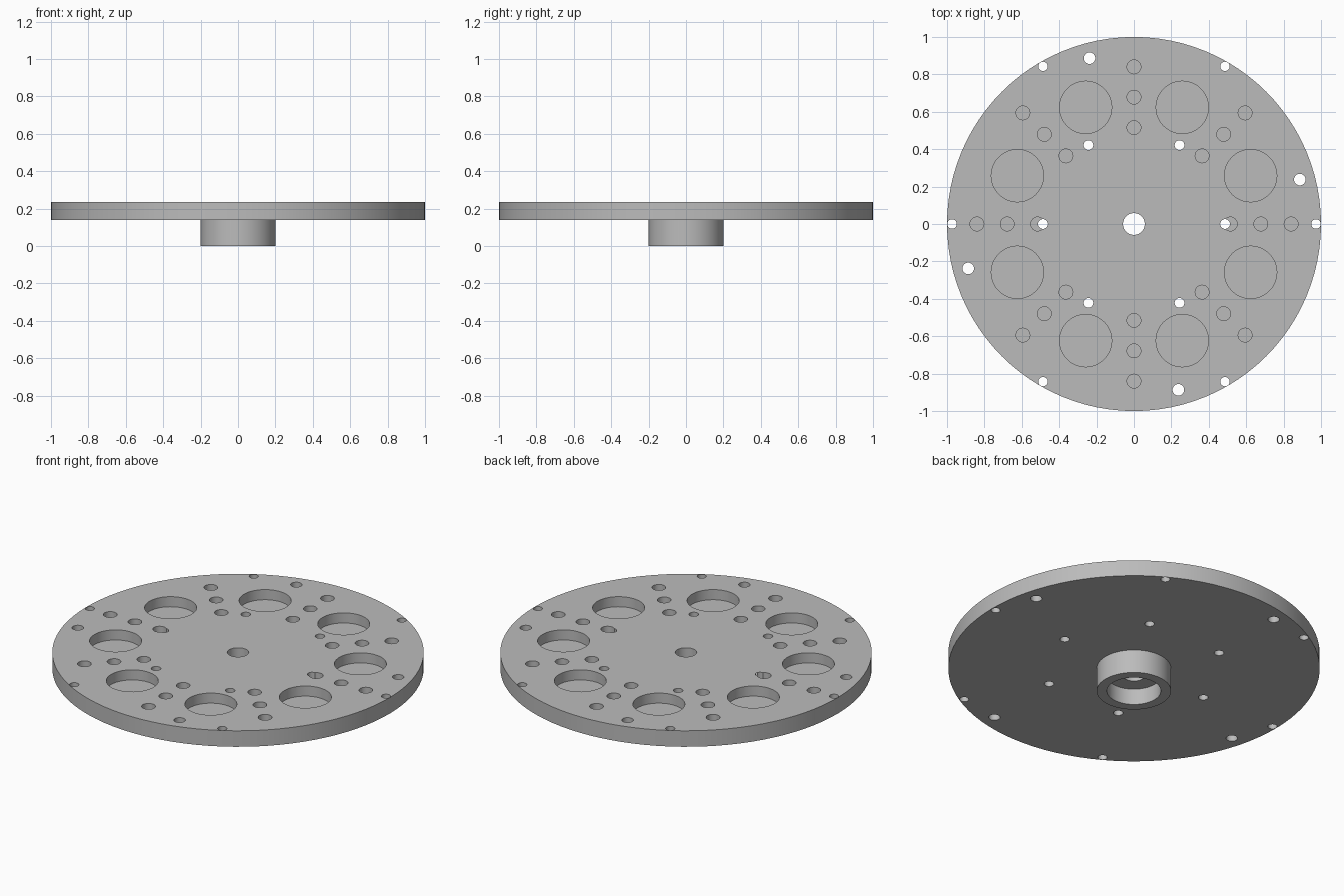
import bpy, bmesh
from math import cos, sin, pi, radians

cube = bpy.data.objects.get("Cube")
if cube:
    bpy.data.objects.remove(cube)

TOP, UNDER, POCKET_DEPTH = 0.235, 0.14, 0.06

grey = bpy.data.materials.new("machined grey")
grey.use_nodes = True
grey.diffuse_color = (0.5, 0.5, 0.5, 1)
grey.node_tree.nodes["Principled BSDF"].inputs["Base Color"].default_value = (0.5, 0.5, 0.5, 1)


def make_object(name, bm):
    bmesh.ops.recalc_face_normals(bm, faces=bm.faces)
    mesh = bpy.data.meshes.new(name)
    bm.to_mesh(mesh)
    bm.free()
    mesh.materials.append(grey)
    obj = bpy.data.objects.new(name, mesh)
    bpy.context.collection.objects.link(obj)
    return obj


def lathe(name, profile, segments):
    """Revolve a closed (radius, z) profile around the z axis."""
    bm = bmesh.new()
    rings = [[bm.verts.new((r * cos(2 * pi * i / segments), r * sin(2 * pi * i / segments), z))
              for r, z in profile] for i in range(segments)]
    count = len(profile)
    for i in range(segments):
        a, b = rings[i], rings[(i + 1) % segments]
        for j in range(count):
            k = (j + 1) % count
            bm.faces.new((a[j], b[j], b[k], a[k]))
    return make_object(name, bm)


def ring_cutter(name, distance, radius, angles, bottom, segments=32):
    """Cylinders spread around a bolt circle, from bottom to above the plate."""
    bm = bmesh.new()
    for angle in angles:
        a = radians(angle)
        made = bmesh.ops.create_cone(bm, cap_ends=True, segments=segments,
                                     radius1=radius, radius2=radius, depth=0.4)
        bmesh.ops.translate(bm, verts=made["verts"],
                            vec=(distance * cos(a), distance * sin(a), bottom + 0.2))
    return make_object(name, bm)


# Plate with hub, counterbore and central hole in one turned section
plate = lathe("plate_with_hub", [
    (0.058, TOP), (1, TOP), (1, UNDER), (0.2, UNDER),
    (0.2, 0), (0.145, 0), (0.145, 0.095), (0.058, 0.095)], 96)

floor = TOP - POCKET_DEPTH
eighths = range(0, 360, 45)
sixths = range(0, 360, 60)
cutters = [ring_cutter("large_pockets", 0.675, 0.14, [a + 22.5 for a in eighths], floor, 48)]
# Three rings of small blind holes
for distance in (0.515, 0.678, 0.84):
    cutters.append(ring_cutter("small_pockets", distance, 0.037, eighths, floor))
# Through holes
cutters.append(ring_cutter("inner_through_holes", 0.487, 0.026, sixths, 0.05))
cutters.append(ring_cutter("rim_through_holes", 0.973, 0.025, sixths, 0.05))
cutters.append(ring_cutter("mounting_holes", 0.918, 0.031, range(15, 360, 90), 0.05))

# Drill every ring, then discard the cutters
for cutter in cutters:
    cutter.hide_render = True
    drill = plate.modifiers.new(cutter.name, "BOOLEAN")
    drill.operation = "DIFFERENCE"
    drill.solver = "EXACT"
    drill.object = cutter
bpy.context.view_layer.update()
evaluated = plate.evaluated_get(bpy.context.evaluated_depsgraph_get())
plate.modifiers.update() if hasattr(plate.modifiers, "update") else None
result = bpy.data.meshes.new_from_object(evaluated)
plate.modifiers.clear()
plate.data = result
for cutter in cutters:
    bpy.data.objects.remove(cutter)

# Smooth curved walls with sharp rims
bpy.ops.object.select_all(action="DESELECT")
plate.select_set(True)
bpy.context.view_layer.objects.active = plate
bpy.ops.object.shade_smooth_by_angle(angle=radians(30))
